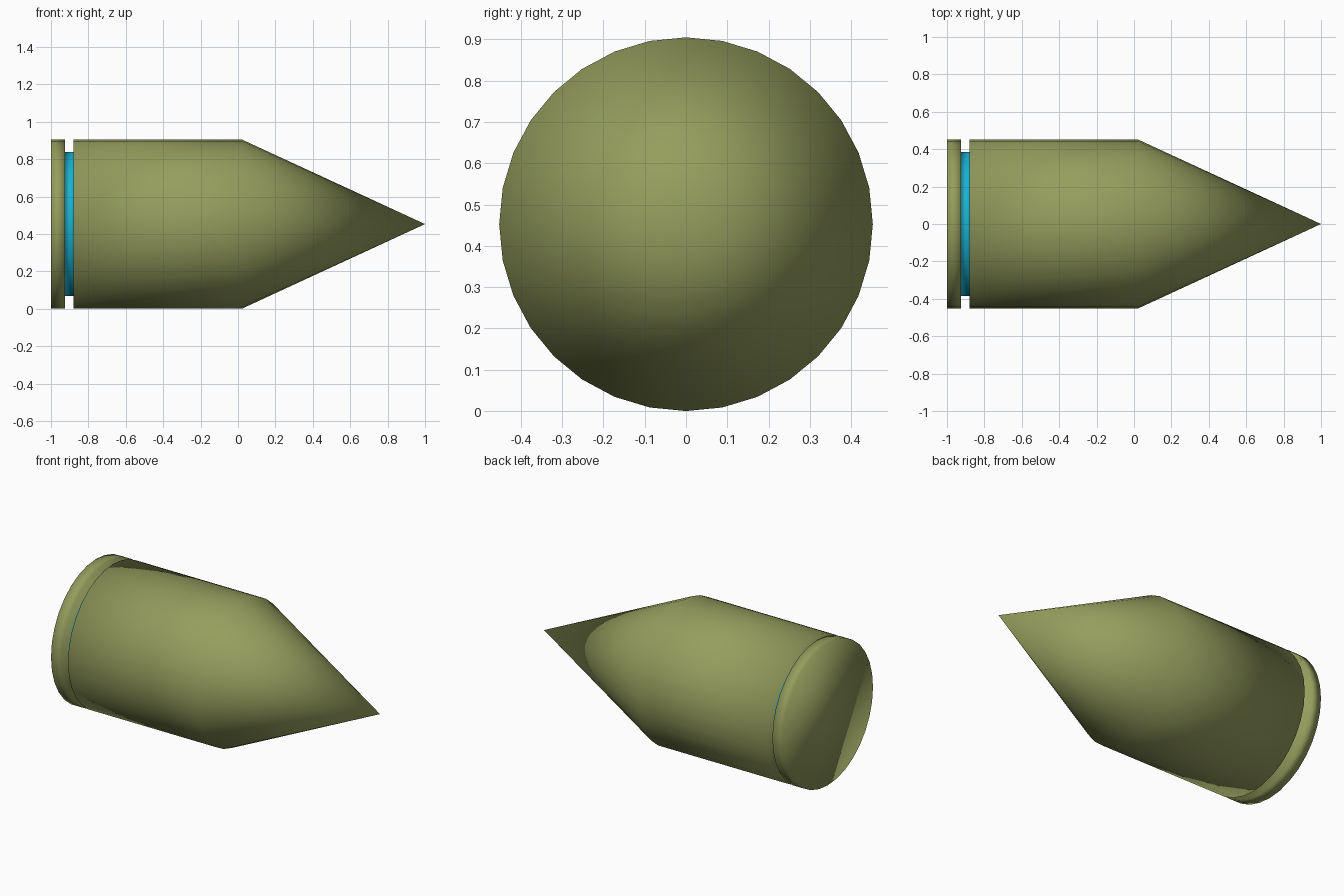
import bpy, bmesh
from math import sin, cos, pi

if "Cube" in bpy.data.objects:
    bpy.data.objects.remove(bpy.data.objects["Cube"])

SIDES = 32
R, GROOVE_R, AXIS_Z = 0.4525, 0.385, 0.4525


def material(name, color):
    m = bpy.data.materials.new(name)
    m.diffuse_color = (*color, 1)
    m.use_nodes = True
    m.node_tree.nodes["Principled BSDF"].inputs["Base Color"].default_value = m.diffuse_color
    return m


# Lathe profile along x: rear rim, recessed groove, straight body
profile = [(-1.0, R), (-0.925, R), (-0.925, GROOVE_R),
           (-0.88, GROOVE_R), (-0.88, R), (0.02, R)]
TIP_X = 1.0
GROOVE_SEGMENT = 2

bm = bmesh.new()
rings = []
for x, r in profile:
    rings.append([bm.verts.new((x, r * sin(2 * pi * i / SIDES),
                                AXIS_Z + r * cos(2 * pi * i / SIDES)))
                  for i in range(SIDES)])

# Side walls, with the groove floor in the second colour
for s, (a, b) in enumerate(zip(rings, rings[1:])):
    for i in range(SIDES):
        j = (i + 1) % SIDES
        f = bm.faces.new((a[i], a[j], b[j], b[i]))
        f.material_index = 1 if s == GROOVE_SEGMENT else 0

# Pointed nose and flat rear cap
tip = bm.verts.new((TIP_X, 0, AXIS_Z))
for i in range(SIDES):
    bm.faces.new((rings[-1][i], rings[-1][(i + 1) % SIDES], tip))
bm.faces.new(rings[0])

bmesh.ops.recalc_face_normals(bm, faces=bm.faces[:])
for f in bm.faces:
    f.smooth = True

mesh = bpy.data.meshes.new("pointed_shell")
bm.to_mesh(mesh)
bm.free()
mesh.materials.append(material("olive", (0.30, 0.34, 0.11)))
mesh.materials.append(material("cyan", (0.01, 0.45, 0.65)))
shell = bpy.data.objects.new("pointed_shell", mesh)
bpy.context.collection.objects.link(shell)
